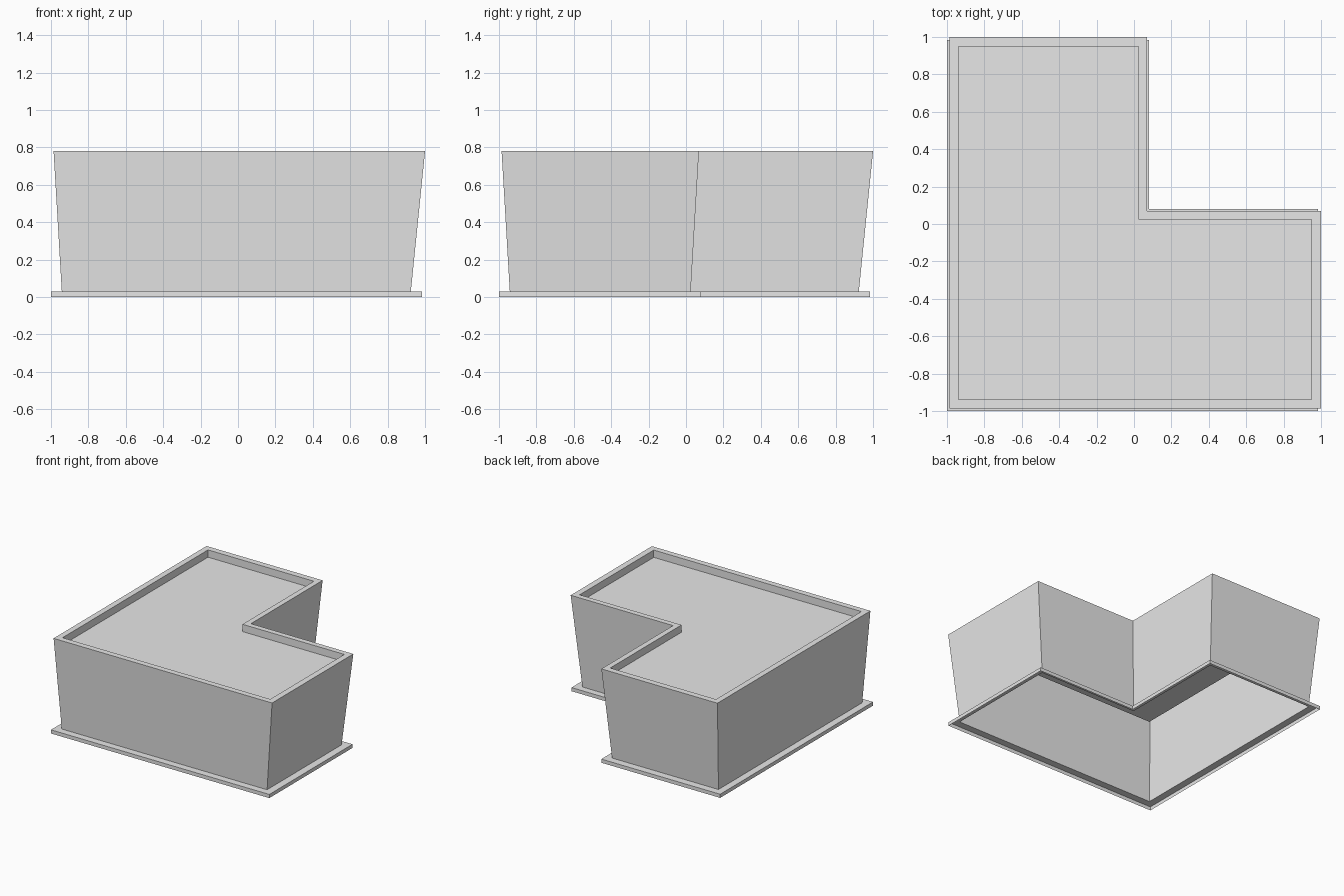
import bpy
import bmesh

cube = bpy.data.objects.get("Cube")
if cube:
    bpy.data.objects.remove(cube, do_unlink=True)

grey = bpy.data.materials.new("light grey")
grey.use_nodes = True
colour = (0.8, 0.8, 0.8, 1)
grey.diffuse_color = colour
grey.node_tree.nodes["Principled BSDF"].inputs["Base Color"].default_value = colour


def l_ring(bm, low, notch, high, z):
    """Counter-clockwise L outline, with the notch at the back left."""
    outline = [(low, low), (high, low), (high, notch),
               (notch, notch), (notch, high), (low, high)]
    return [bm.verts.new((x, y, z)) for x, y in outline]


def l_shell(name, levels, capped=False):
    """Sheet running through stacked L outlines, open at the bottom."""
    bm = bmesh.new()
    rings = [l_ring(bm, *level) for level in levels]
    for a, b in zip(rings, rings[1:]):
        for i in range(len(a)):
            j = (i + 1) % len(a)
            bm.faces.new((a[i], a[j], b[j], b[i]))
    if capped:
        bm.faces.new(rings[-1])
    mesh = bpy.data.meshes.new(name)
    bm.to_mesh(mesh)
    bm.free()
    mesh.materials.append(grey)
    obj = bpy.data.objects.new(name, mesh)
    bpy.context.collection.objects.link(obj)
    return obj


foot_top, rim_top, roof_top = 0.03, 0.78, 0.72
foot = (-1.0, 0.08, 0.985)
wall_base = (-0.942, 0.025, 0.924)
wall_top = (-0.986, 0.069, 1.0)
recess = (-0.938, 0.024, 0.95)

# Flat foot around the base
l_shell("foot", [(*foot, 0), (*foot, foot_top), (*wall_base, foot_top)])

# Outward leaning walls, flat rim and sunken roof
l_shell("walls_and_roof", [(*wall_base, foot_top), (*wall_top, rim_top),
                           (*recess, rim_top), (*recess, roof_top)], capped=True)
